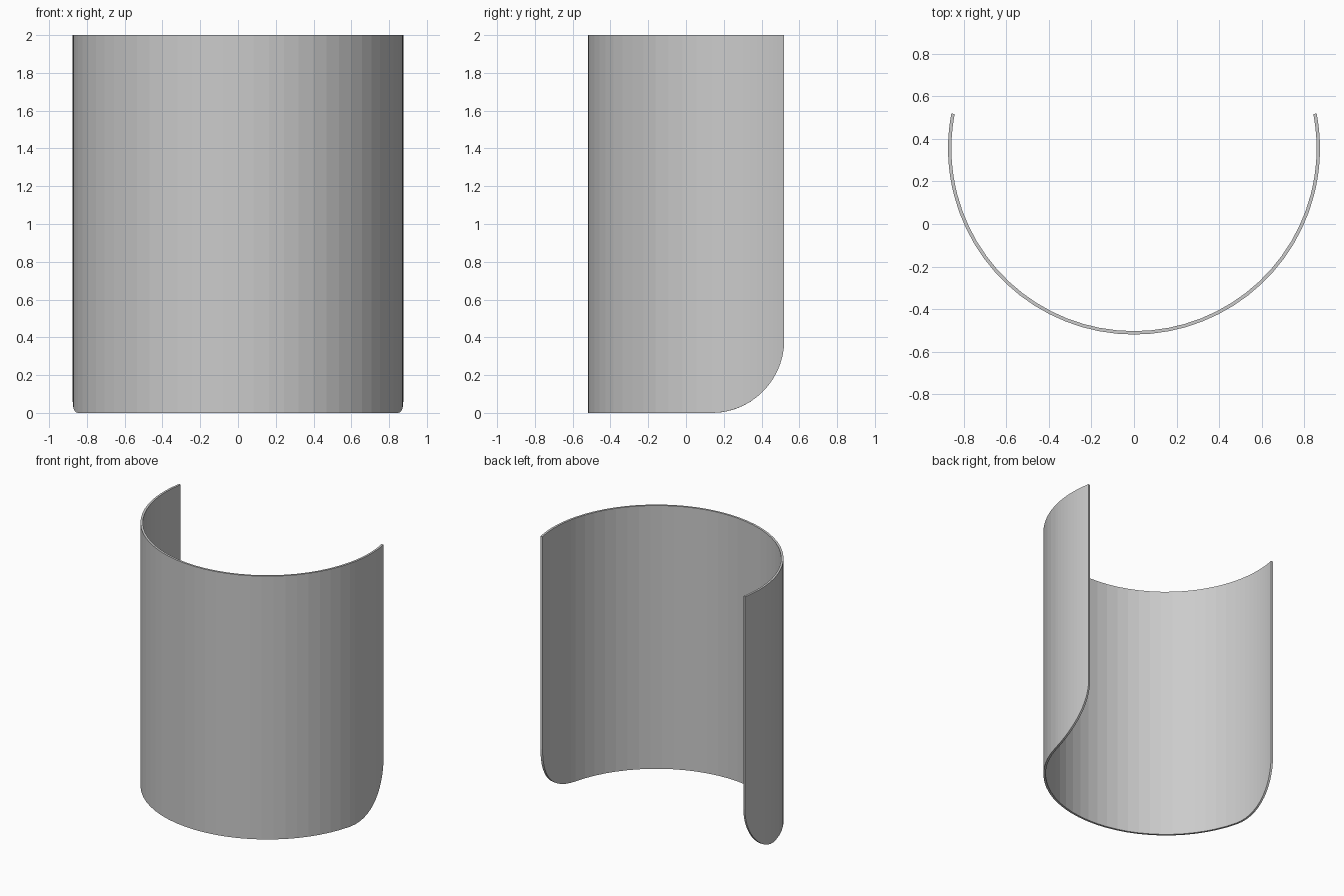
import bpy, math

if "Cube" in bpy.data.objects:
    bpy.data.objects.remove(bpy.data.objects["Cube"])

R, CY, TOP = 0.875, 0.355, 2.0      # outer radius, arc centre y, height
Y_END, CORNER = 0.52, 0.385         # back edge y, lower corner radius
THICK = 0.016

# Half outline of the sheet: (angle from the front, bottom height)
bend = math.pi / 2 + math.asin((Y_END - CORNER - CY) / R)
half = [(bend * i / 14, 0.0) for i in range(15)]
for i in range(1, 15):              # rounded lower back corner
    t = math.pi / 2 * i / 14
    y = Y_END - CORNER + CORNER * math.sin(t)
    half.append((math.pi / 2 + math.asin((y - CY) / R), CORNER * (1 - math.cos(t))))
outline = [(-a, z) for a, z in reversed(half[1:])] + half

# Curved sheet
verts, faces = [], []
for a, z in outline:
    x, y = R * math.sin(a), CY - R * math.cos(a)
    verts += [(x, y, z), (x, y, TOP)]
for i in range(len(outline) - 1):
    k = 2 * i
    faces.append((k, k + 2, k + 3, k + 1))
mesh = bpy.data.meshes.new("curved_panel")
mesh.from_pydata(verts, [], faces)
panel = bpy.data.objects.new("curved_panel", mesh)
bpy.context.collection.objects.link(panel)

# Thickness, grown inwards from the outer face
solid = panel.modifiers.new("thickness", 'SOLIDIFY')
solid.thickness = THICK
solid.offset = -1
